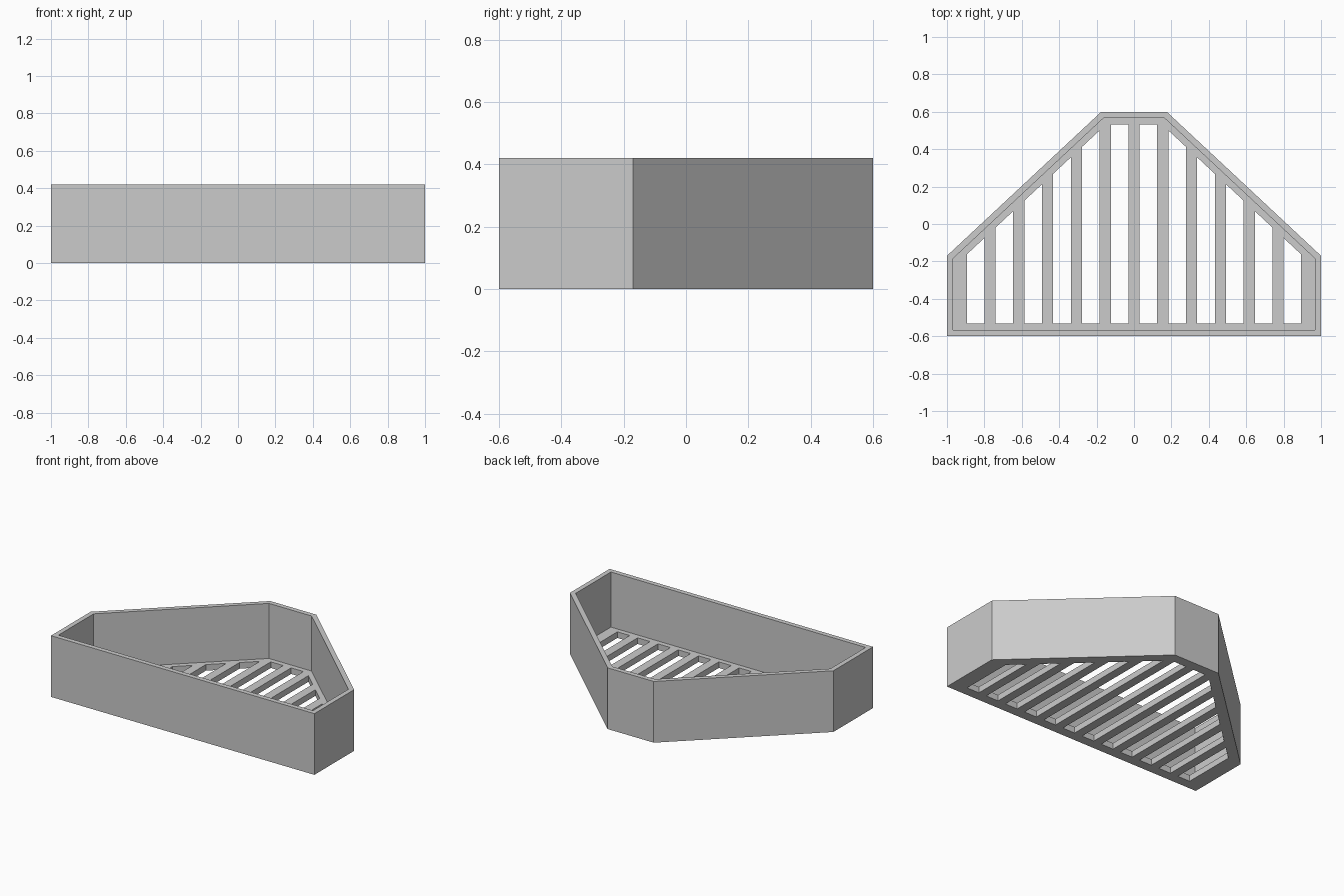
import bpy, bmesh
from mathutils import Vector

if "Cube" in bpy.data.objects:
    bpy.data.objects.remove(bpy.data.objects["Cube"])

HEIGHT, FLOOR, WALL, RIM = 0.42, 0.042, 0.033, 0.067
PITCH, BAR = 0.154, 0.06
OUTLINE = [(-1, -.6), (1, -.6), (1, -.17), (.175, .6), (-.175, .6), (-1, -.17)]

grey = bpy.data.materials.new("light grey")
grey.diffuse_color = (0.6, 0.6, 0.6, 1)
grey.use_nodes = True
grey.node_tree.nodes["Principled BSDF"].inputs["Base Color"].default_value = grey.diffuse_color


def inset(points, d):
    """Offset a counter-clockwise convex outline inward by d."""
    pts = [Vector(p) for p in points]
    result = []
    for i, p in enumerate(pts):
        a = (p - pts[i - 1]).normalized()
        b = (pts[(i + 1) % len(pts)] - p).normalized()
        na, nb = Vector((-a.y, a.x)), Vector((-b.y, b.x))
        result.append(p + (na + nb) * d / (1 + na.dot(nb)))
    return result


def add_prism(bm, points, z0, z1):
    """Extrude a closed outline between two heights."""
    face = bm.faces.new([bm.verts.new((p[0], p[1], z0)) for p in points])
    top = bmesh.ops.extrude_face_region(bm, geom=[face])["geom"]
    bmesh.ops.translate(bm, vec=(0, 0, z1 - z0),
                        verts=[g for g in top if isinstance(g, bmesh.types.BMVert)])


def make_object(name, prisms):
    bm = bmesh.new()
    for points, z0, z1 in prisms:
        add_prism(bm, points, z0, z1)
    bmesh.ops.recalc_face_normals(bm, faces=bm.faces)
    mesh = bpy.data.meshes.new(name)
    bm.to_mesh(mesh)
    bm.free()
    mesh.materials.append(grey)
    obj = bpy.data.objects.new(name, mesh)
    bpy.context.collection.objects.link(obj)
    return obj


# Floor slots: strips between bars, topped by the inset outline
hole = inset(OUTLINE, RIM)
right, peak = hole[2], hole[3]


def slot_top(x):
    t = max(0, (abs(x) - peak.x) / (right.x - peak.x))
    return peak.y + t * (right.y - peak.y)


slots = []
for k in range(-6, 6):
    x0, x1 = k * PITCH + BAR / 2, (k + 1) * PITCH - BAR / 2
    strip = [(x0, hole[0].y), (x1, hole[0].y), (x1, slot_top(x1)), (x0, slot_top(x0))]
    slots.append((strip, -0.1, FLOOR + 0.1))

# Solid corner tray, hollowed and then slotted
tray = make_object("corner_tray", [(OUTLINE, 0, HEIGHT)])
cutters = [make_object("hollow_cutter", [(inset(OUTLINE, WALL), FLOOR, HEIGHT + 0.1)]),
           make_object("slot_cutter", slots)]
for cutter in cutters:
    cutter.hide_render = True
    mod = tray.modifiers.new(cutter.name, 'BOOLEAN')
    mod.operation = 'DIFFERENCE'
    mod.solver = 'EXACT'
    mod.object = cutter

# Bake the cuts and drop the cutters
bpy.context.view_layer.update()
baked = bpy.data.meshes.new_from_object(tray.evaluated_get(bpy.context.evaluated_depsgraph_get()))
tray.modifiers.clear()
tray.data = baked
for cutter in cutters:
    bpy.data.objects.remove(cutter)
